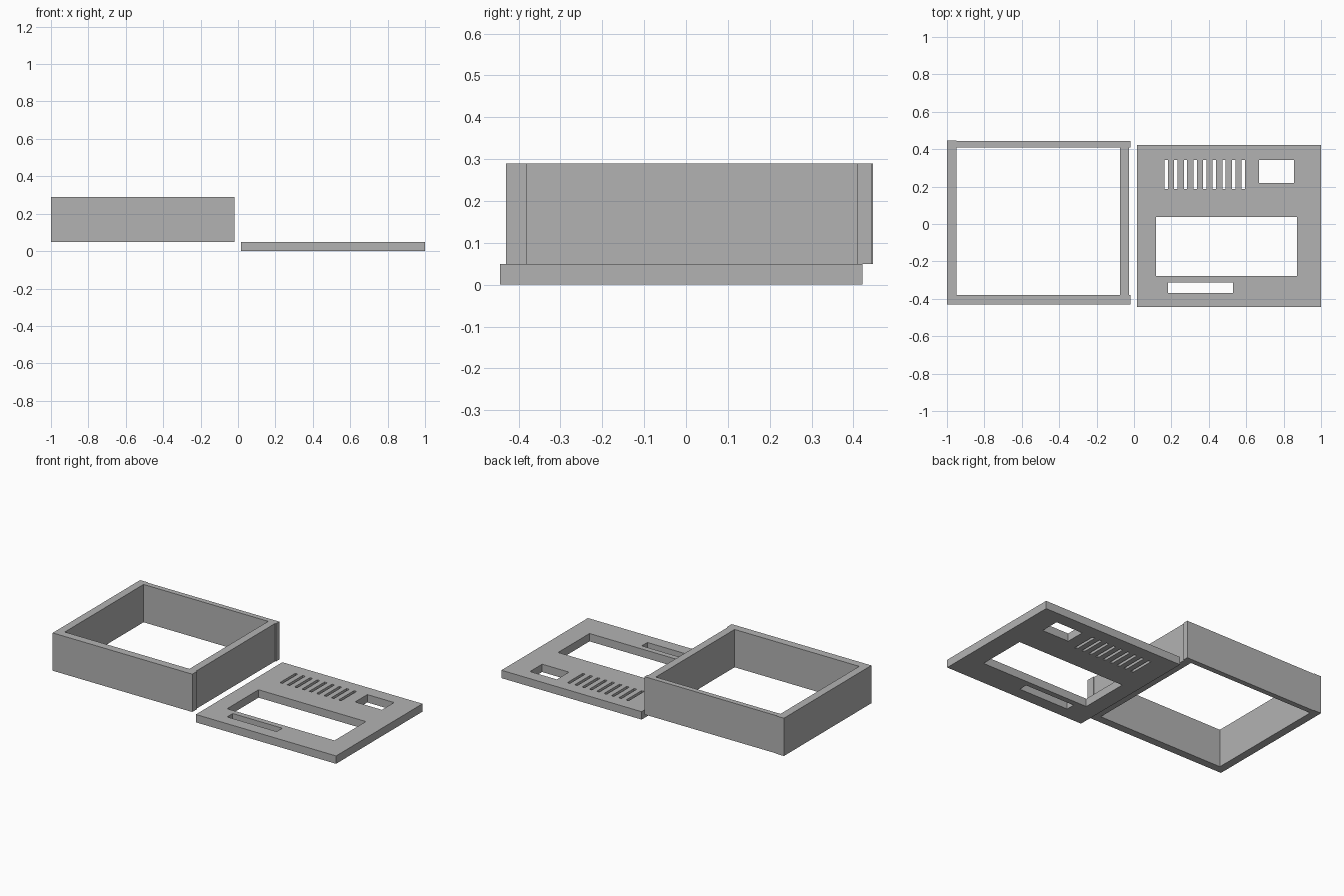
import bpy
import bmesh
from mathutils import Vector

cube = bpy.data.objects.get("Cube")
if cube:
    bpy.data.objects.remove(cube, do_unlink=True)

# Single plastic colour
grey = bpy.data.materials.new("grey plastic")
grey.use_nodes = True
colour = (0.45, 0.45, 0.45, 1)
grey.diffuse_color = colour
grey.node_tree.nodes["Principled BSDF"].inputs["Base Color"].default_value = colour


def boxes(name, spans):
    """One object made of boxes, each given as x, y and z ranges."""
    bm = bmesh.new()
    for span in spans:
        low, high = (Vector(corner) for corner in zip(*span))
        verts = bmesh.ops.create_cube(bm, size=1)["verts"]
        bmesh.ops.scale(bm, vec=high - low, verts=verts)
        bmesh.ops.translate(bm, vec=(low + high) / 2, verts=verts)
    mesh = bpy.data.meshes.new(name)
    bm.to_mesh(mesh)
    bm.free()
    mesh.materials.append(grey)
    obj = bpy.data.objects.new(name, mesh)
    bpy.context.collection.objects.link(obj)
    return obj


# Open case frame: four walls
height = (0.05, 0.29)
boxes("case_right_wall", [((-1, -0.95), (-0.43, 0.447), height)])
boxes("case_front_wall", [((-0.95, -0.02), (-0.43, -0.38), height)])
boxes("case_back_wall", [((-0.95, -0.02), (0.41, 0.443), height)])
boxes("case_left_wall", [((-0.075, -0.026), (-0.38, 0.41), height)])

# Faceplate with openings cut through it
panel = boxes("faceplate", [((0.016, 1), (-0.445, 0.422), (0, 0.05))])
through = (-0.1, 0.15)
openings = [
    ((0.118, 0.872), (-0.278, 0.037), through),   # display window
    ((0.182, 0.53), (-0.369, -0.313), through),   # lower slot
    ((0.668, 0.856), (0.22, 0.342), through),     # small window
]
for i in range(9):                                # row of vents
    x = 0.163 + i * 0.0515
    openings.append(((x, x + 0.018), (0.187, 0.342), through))

cutter = boxes("opening_cutter", openings)
cutter.hide_render = True
cut = panel.modifiers.new("openings", "BOOLEAN")
cut.operation = "DIFFERENCE"
cut.solver = "EXACT"
cut.object = cutter
bpy.context.view_layer.objects.active = panel
bpy.ops.object.modifier_apply(modifier=cut.name)
bpy.data.objects.remove(cutter, do_unlink=True)
